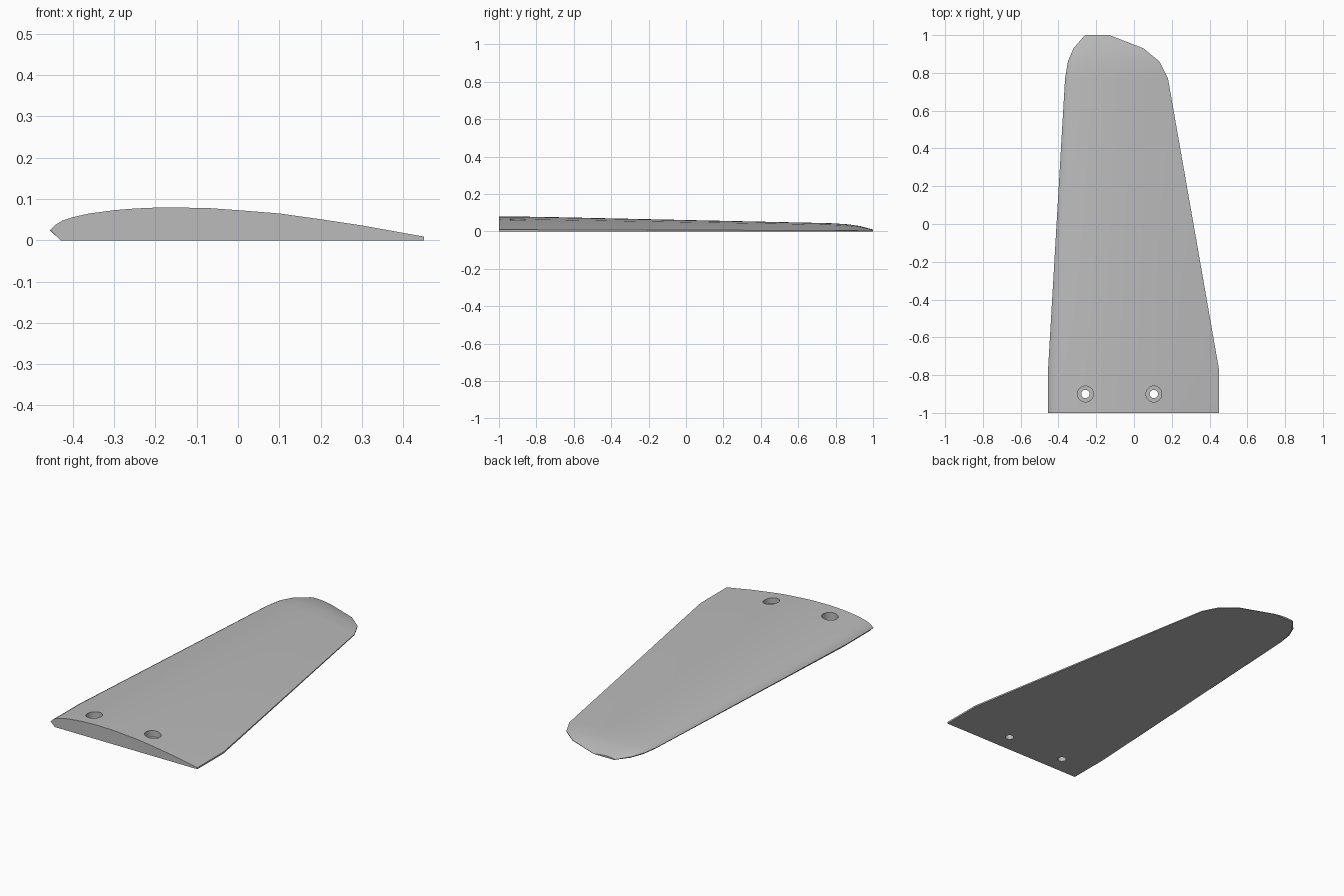
import bpy, bmesh

cube = bpy.data.objects.get("Cube")
if cube:
    bpy.data.objects.remove(cube)

grey = bpy.data.materials.new("plain grey")
grey.use_nodes = True
colour = (0.5, 0.5, 0.5, 1)
grey.diffuse_color = colour
grey.node_tree.nodes["Principled BSDF"].inputs["Base Color"].default_value = colour

# Airfoil at the root: (x, z), leading edge first, then round the flat bottom
PROFILE = [(-.455, .025), (-.443, .037), (-.425, .048), (-.4, .056), (-.36, .065),
           (-.3, .073), (-.25, .077), (-.18, .08), (-.07, .078), (0, .073),
           (.1, .065), (.2, .051), (.3, .036), (.4, .018), (.45, .009),
           (.45, 0), (-.43, 0)]
# Stations along the span: y, leading x, trailing x, height scale
STATIONS = [(-1, -.455, .45, 1), (-.77, -.455, .45, .97), (.77, -.365, .18, .55),
            (.86, -.35, .135, .48), (.93, -.32, .05, .36), (1, -.26, -.13, .12)]

# Wing blade lofted through the stations
bm = bmesh.new()
rings = []
for y, lead, trail, high in STATIONS:
    chord = (trail - lead) / .905
    rings.append([bm.verts.new((lead + (x + .455) * chord, y, z * high))
                  for x, z in PROFILE])
n = len(PROFILE)
for a, b in zip(rings, rings[1:]):
    for i in range(n):
        j = (i + 1) % n
        bm.faces.new((a[i], a[j], b[j], b[i]))
bm.faces.new(rings[0])
bm.faces.new(rings[-1])
bmesh.ops.recalc_face_normals(bm, faces=bm.faces)
mesh = bpy.data.meshes.new("wing_blade")
bm.to_mesh(mesh)
bm.free()
mesh.materials.append(grey)
wing = bpy.data.objects.new("wing_blade", mesh)
bpy.context.collection.objects.link(wing)


def cut_hole(x, radius, bottom):
    """Drill a round hole from above down to the given height."""
    bpy.ops.mesh.primitive_cylinder_add(vertices=32, radius=radius, depth=.2,
                                        location=(x, -.9, bottom + .1))
    cutter = bpy.context.object
    cutter.name = "hole_cutter"
    cutter.hide_render = True
    cutter.data.materials.append(grey)
    mod = wing.modifiers.new("hole", 'BOOLEAN')
    mod.operation, mod.solver, mod.object = 'DIFFERENCE', 'EXACT', cutter
    bpy.context.view_layer.objects.active = wing
    bpy.ops.object.modifier_apply(modifier=mod.name)
    bpy.data.objects.remove(cutter)


# Two counterbored screw holes at the root
for hole_x in (-.257, .105):
    cut_hole(hole_x, .042, .03)
    cut_hole(hole_x, .022, -.05)

bpy.ops.object.select_all(action='DESELECT')
wing.select_set(True)
bpy.context.view_layer.objects.active = wing
bpy.ops.object.shade_smooth_by_angle(angle=.5)
